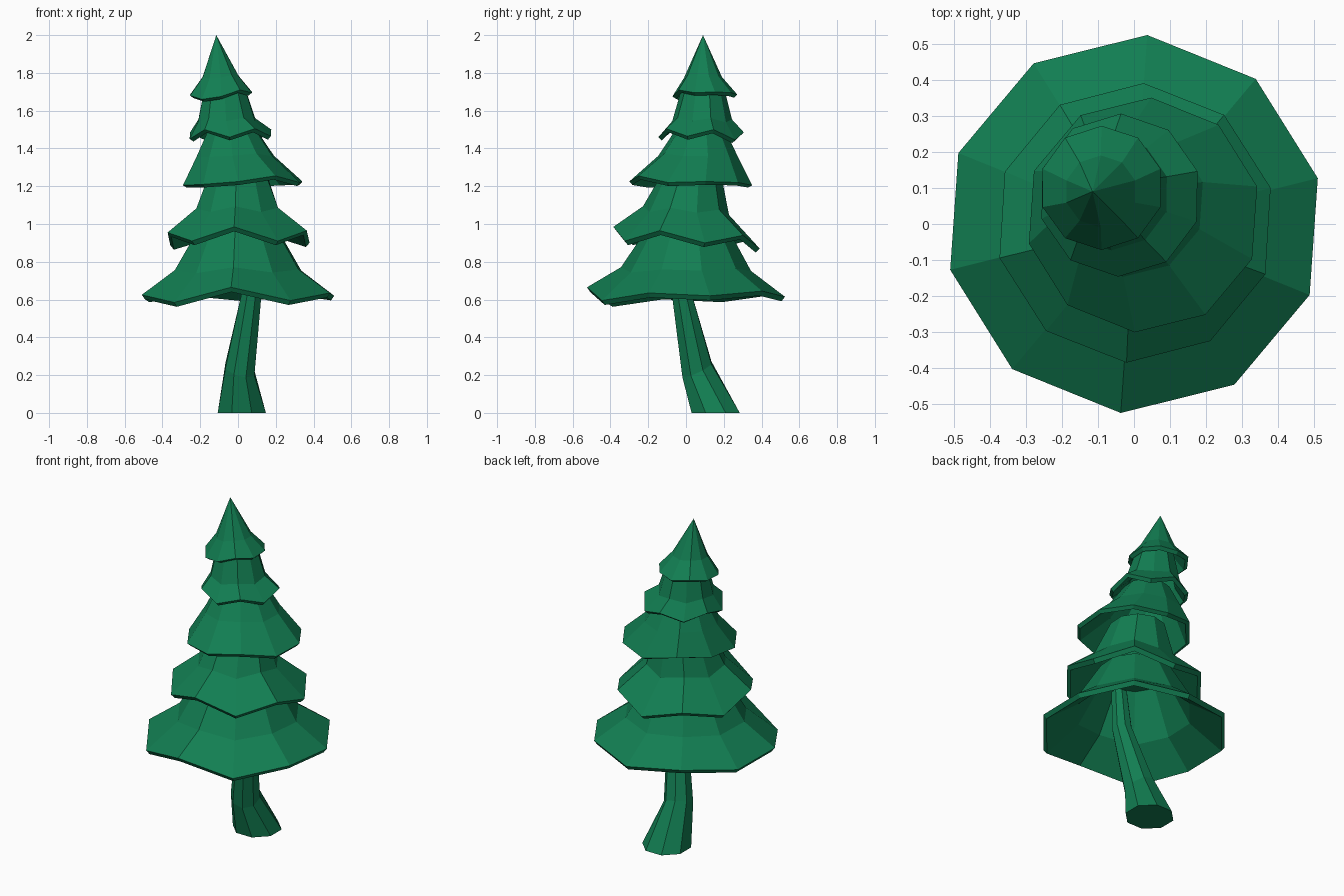
import bpy
from math import cos, sin, radians

if "Cube" in bpy.data.objects:
    bpy.data.objects.remove(bpy.data.objects["Cube"])

green = bpy.data.materials.new("pine_green")
green.diffuse_color = (0.006, 0.21, 0.085, 1)
green.use_nodes = True
green.node_tree.nodes["Principled BSDF"].inputs["Base Color"].default_value = green.diffuse_color


def ring(cx, cy, r, zs, phase):
    n = len(zs)
    return [(cx + r * cos(radians(phase + 360 * i / n)),
             cy + r * sin(radians(phase + 360 * i / n)), zs[i]) for i in range(n)]


def loft(name, rings, tip=None, cap_bottom=False):
    """Skin rings from bottom to top, closing the top with a fan or a cap."""
    n = len(rings[0])
    verts = [v for rg in rings for v in rg]
    faces = [(k * n + i, k * n + (i + 1) % n, (k + 1) * n + (i + 1) % n, (k + 1) * n + i)
             for k in range(len(rings) - 1) for i in range(n)]
    last = (len(rings) - 1) * n
    if tip:
        verts.append(tip)
        faces += [(last + i, last + (i + 1) % n, len(verts) - 1) for i in range(n)]
    else:
        faces.append(tuple(range(last, last + n)))
    if cap_bottom:
        faces.append(tuple(reversed(range(n))))
    me = bpy.data.meshes.new(name)
    me.from_pydata(verts, [], faces)
    me.materials.append(green)
    ob = bpy.data.objects.new(name, me)
    bpy.context.collection.objects.link(ob)
    return ob


def tier(name, phase, rim, rim_z, knee, top=None, tip=None, thick=0.03):
    """Flared branch skirt: wavy rim, knee, then a narrow top or a tip."""
    mean = sum(rim_z) / len(rim_z)
    rings = [ring(*rim, rim_z, phase),
             ring(*knee[:3], [knee[3] + 0.4 * (z - mean) for z in rim_z], phase)]
    if top:
        rings.append(ring(*top[:3], [top[3]] * len(rim_z), phase))
    ob = loft(name, rings, tip)
    mod = ob.modifiers.new("thickness", 'SOLIDIFY')
    mod.thickness = thick
    mod.offset = -1


# Trunk: bent eight-sided taper
sections = [(0.02, 0.157, 0.138, 0.0, 0.0, 0.0),
            (0.01, 0.058, 0.083, 0.23, -0.25, 0.45),
            (0.07, -0.02, 0.058, 0.62, 0.0, 0.0),
            (0.08, -0.03, 0.045, 0.85, 0.0, 0.0)]
trunk_rings = []
for cx, cy, r, z, tx, ty in sections:
    pts = ring(cx, cy, r, [z] * 8, 22.5)
    trunk_rings.append([(x, y, h + tx * (x - cx) + ty * (y - cy)) for x, y, h in pts])
loft("trunk", trunk_rings, cap_bottom=True)

# Branch tiers, bottom to top (rim heights start at the front, going counter-clockwise)
tier("branch_tier_1", -94, (0, 0, 0.525),
     [.665, .595, .635, .62, .645, .615, .645, .61, .625, .585],
     (0, 0, 0.345, 0.755), (0, 0.01, 0.2, 1.0))
tier("branch_tier_2", -93.5, (0.003, 0.003, 0.388),
     [.985, .91, .965, .90, .94, .87, .93, .885, .955, .91],
     (0, 0, 0.228, 1.07), (0, 0.03, 0.155, 1.27))
tier("branch_tier_3", -94, (0.025, 0.025, 0.326),
     [1.225, 1.255, 1.22, 1.225, 1.22, 1.205, 1.24, 1.22, 1.205, 1.21],
     (-0.015, 0.065, 0.212, 1.36), (-0.03, 0.075, 0.13, 1.5), thick=0.025)
tier("branch_tier_4", -91, (-0.04, 0.08, 0.226),
     [1.46, 1.505, 1.465, 1.50, 1.445, 1.485, 1.45, 1.485, 1.45, 1.50],
     (-0.06, 0.085, 0.158, 1.55), (-0.07, 0.09, 0.112, 1.72), thick=0.025)
tier("branch_tier_5", -90, (-0.09, 0.1, 0.172),
     [1.675, 1.71, 1.695, 1.70, 1.695, 1.685, 1.70, 1.685, 1.68, 1.66],
     (-0.092, 0.09, 0.1, 1.78), tip=(-0.115, 0.09, 2.0), thick=0.025)
